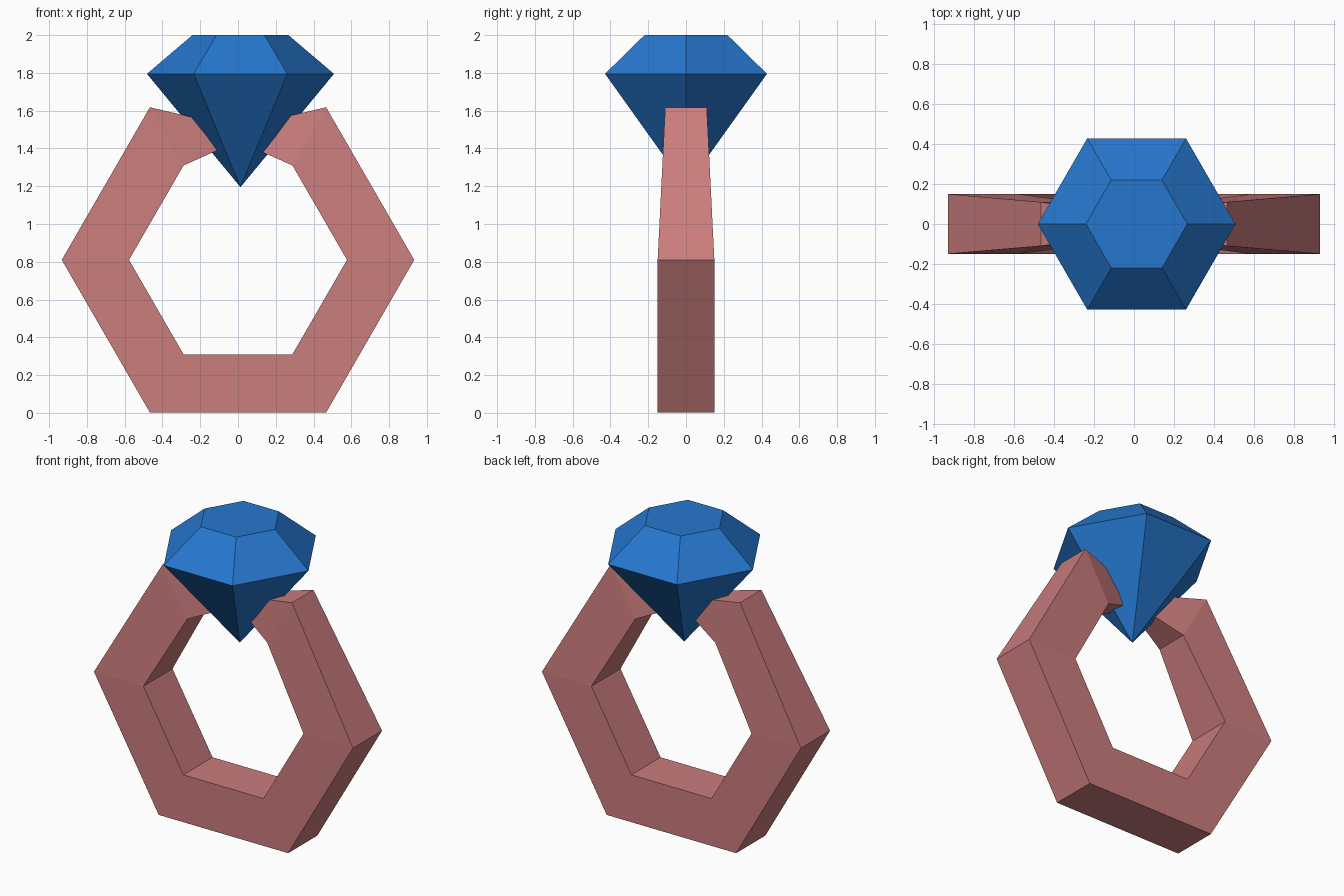
import bpy
import bmesh
from math import cos, sin, radians

if "Cube" in bpy.data.objects:
    bpy.data.objects.remove(bpy.data.objects["Cube"], do_unlink=True)


def make_material(name, rgb):
    mat = bpy.data.materials.new(name)
    mat.use_nodes = True
    colour = (*rgb, 1.0)
    mat.diffuse_color = colour
    mat.node_tree.nodes["Principled BSDF"].inputs["Base Color"].default_value = colour
    return mat


def finish(bm, name, mat):
    bmesh.ops.recalc_face_normals(bm, faces=bm.faces)
    mesh = bpy.data.meshes.new(name)
    bm.to_mesh(mesh)
    bm.free()
    mesh.materials.append(mat)
    obj = bpy.data.objects.new(name, mesh)
    bpy.context.scene.collection.objects.link(obj)
    return obj


def bridge(bm, a, b):
    n = len(a)
    for i in range(n):
        j = (i + 1) % n
        bm.faces.new((a[i], a[j], b[j], b[i]))


rose = make_material("rose metal", (0.6, 0.205, 0.205))
blue = make_material("gem blue", (0.019, 0.185, 0.62))

# Band: open six-sided loop, thinner towards the two ends held in the gem
CENTRE_Z, OUTER, INNER = 0.81, 0.933, 0.577


def hex_point(radius, degrees):
    a = radians(degrees)
    return radius * cos(a), CENTRE_Z + radius * sin(a)


stations = [((0.10, 1.532), (0.10, 1.394), 0.045)]
for angle in (60, 0, -60, -120, -180, -240):
    half = 0.11 if angle in (60, -240) else 0.15
    stations.append((hex_point(OUTER, angle), hex_point(INNER, angle), half))
stations.append(((-0.10, 1.532), (-0.10, 1.394), 0.06))

bm = bmesh.new()
sections = []
for (ox, oz), (ix, iz), h in stations:
    corners = ((ox, -h, oz), (ox, h, oz), (ix, h, iz), (ix, -h, iz))
    sections.append([bm.verts.new(c) for c in corners])
for a, b in zip(sections, sections[1:]):
    bridge(bm, a, b)
bm.faces.new(sections[0])
bm.faces.new(sections[-1])
finish(bm, "band", rose)

# Gem: flat table, sloped crown and pointed base
GEM_X = 0.013
bm = bmesh.new()


def gem_ring(radius, z):
    return [bm.verts.new((GEM_X + radius * cos(radians(60 * i)),
                          radius * sin(radians(60 * i)), z)) for i in range(6)]


table = gem_ring(0.254, 2.0)
girdle = gem_ring(0.495, 1.795)
tip = bm.verts.new((GEM_X, 0, 1.195))
bm.faces.new(table)
bridge(bm, table, girdle)
for i in range(6):
    bm.faces.new((girdle[i], girdle[(i + 1) % 6], tip))
finish(bm, "gem", blue)
